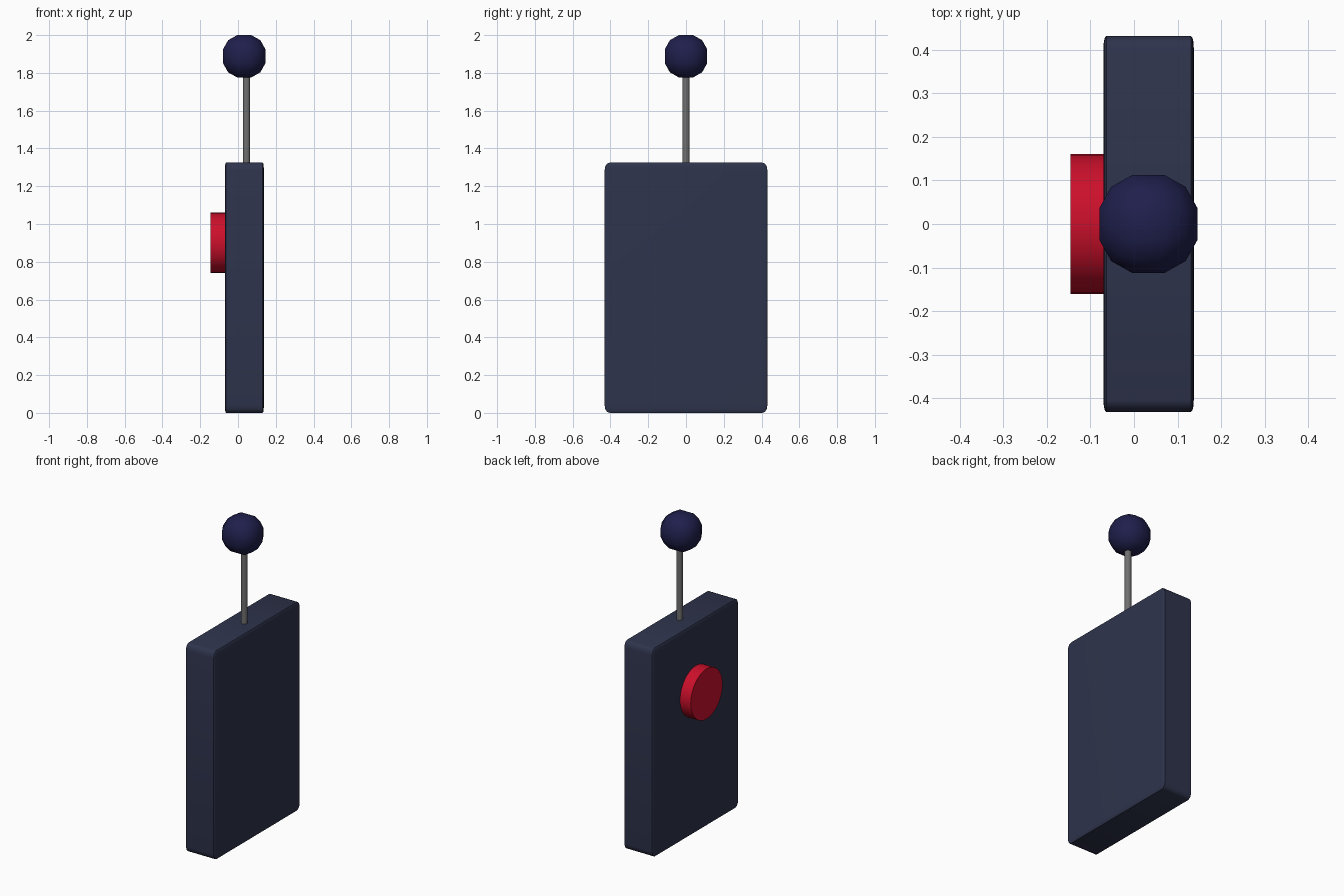
import bpy, bmesh
from math import radians
from mathutils import Matrix, Vector

if "Cube" in bpy.data.objects:
    bpy.data.objects.remove(bpy.data.objects["Cube"])


def make_object(name, bm, location, color, smooth_angle=35):
    mesh = bpy.data.meshes.new(name)
    bm.to_mesh(mesh)
    bm.free()
    obj = bpy.data.objects.new(name, mesh)
    bpy.context.collection.objects.link(obj)
    obj.location = location
    mat = bpy.data.materials.new(name + "_colour")
    mat.diffuse_color = (*color, 1)
    mat.use_nodes = True
    mat.node_tree.nodes["Principled BSDF"].inputs["Base Color"].default_value = mat.diffuse_color
    mesh.materials.append(mat)
    bpy.ops.object.select_all(action='DESELECT')
    obj.select_set(True)
    bpy.context.view_layer.objects.active = obj
    bpy.ops.object.shade_smooth_by_angle(angle=radians(smooth_angle))
    return obj


def cylinder(radius, depth, sides):
    bm = bmesh.new()
    bmesh.ops.create_cone(bm, cap_ends=True, segments=sides,
                          radius1=radius, radius2=radius, depth=depth)
    return bm


# Slab body: bevelled unit cube, stretched so the bevel stretches too
bm = bmesh.new()
bmesh.ops.create_cube(bm, size=1)
bmesh.ops.bevel(bm, geom=bm.edges[:], offset=0.031, segments=3,
                profile=0.5, affect='EDGES')
bmesh.ops.scale(bm, vec=(0.207, 0.862, 1.325), verts=bm.verts)
make_object("body", bm, (0.0335, 0, 0.6625), (0.028, 0.034, 0.073))

# Round button on the -x face
bm = cylinder(0.16, 0.09, 32)
bmesh.ops.rotate(bm, matrix=Matrix.Rotation(radians(90), 3, 'Y'), verts=bm.verts)
make_object("button", bm, (-0.1, 0, 0.9), (0.6, 0.005, 0.024))

# Thin antenna rod
make_object("antenna_rod", cylinder(0.019, 0.55, 16), (0.045, 0, 1.575),
            (0.16, 0.16, 0.16))

# Antenna ball: cube with a 3 x 3 grid per side, pushed out to a sphere
bm = bmesh.new()
bmesh.ops.create_cube(bm, size=2)
bmesh.ops.subdivide_edges(bm, edges=bm.edges[:], cuts=2, use_grid_fill=True)
for v in bm.verts:
    v.co = v.co.normalized()
reach = max(v.co.z for v in bm.verts)
bmesh.ops.scale(bm, vec=Vector((1, 1, 1)) * (0.112 / reach), verts=bm.verts)
make_object("antenna_ball", bm, (0.033, 0, 1.888), (0.0137, 0.0137, 0.073), 60)
